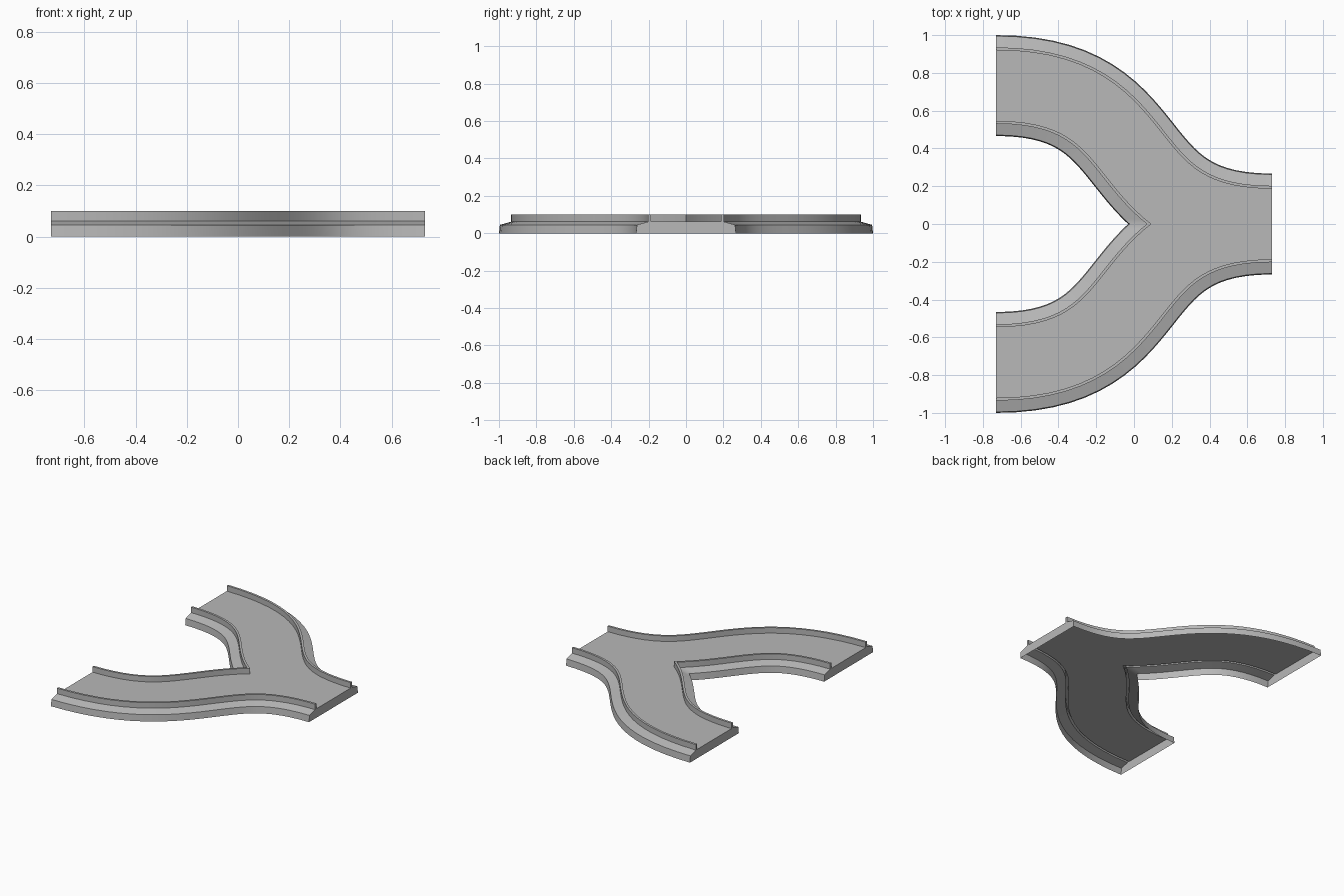
import bpy
import bmesh
from mathutils import Vector
from mathutils.geometry import interpolate_bezier

cube = bpy.data.objects.get("Cube")
if cube:
    bpy.data.objects.remove(cube, do_unlink=True)

# Single grey material
grey = bpy.data.materials.new("track_grey")
grey.use_nodes = True
colour = (0.48, 0.48, 0.48, 1)
grey.diffuse_color = colour
grey.node_tree.nodes["Principled BSDF"].inputs["Base Color"].default_value = colour

# Half cross-section: skirt, shoulder, kerb, road edge (offset, height)
half = [(0.267, 0), (0.262, 0.045), (0.202, 0.062),
        (0.202, 0.1), (0.187, 0.1), (0.187, 0.062)]
section = half + [(-o, z) for o, z in reversed(half)]

# Centre line of one branch, from the forked end to the joined end
END, ARM, HANDLE, STEPS = 0.73, 0.733, 0.88, 28
points = interpolate_bezier(
    Vector((-END, ARM, 0)), Vector((HANDLE - END, ARM, 0)),
    Vector((END - HANDLE, 0, 0)), Vector((END, 0, 0)), STEPS + 1)

bm = bmesh.new()
rings = []
for i, p in enumerate(points):
    if i in (0, STEPS):
        tangent = Vector((1, 0, 0))
    else:
        tangent = (points[i + 1] - points[i - 1]).normalized()
    side = Vector((-tangent.y, tangent.x, 0))
    rings.append([bm.verts.new(p + side * o + Vector((0, 0, z))) for o, z in section])

# Open-bottomed shell with a plate at each end
for a, b in zip(rings, rings[1:]):
    for j in range(len(section) - 1):
        bm.faces.new((a[j], b[j], b[j + 1], a[j + 1]))
bm.faces.new(rings[0])
bm.faces.new(list(reversed(rings[-1])))
bmesh.ops.recalc_face_normals(bm, faces=bm.faces[:])

# Trim at the centre plane so that both branches meet in a mitre
bmesh.ops.bisect_plane(bm, geom=bm.verts[:] + bm.edges[:] + bm.faces[:],
                       dist=1e-5, plane_co=(0, 0, 0), plane_no=(0, 1, 0),
                       clear_inner=True)

mesh = bpy.data.meshes.new("forked_track")
bm.to_mesh(mesh)
bm.free()
mesh.materials.append(grey)
track = bpy.data.objects.new("forked_track", mesh)
bpy.context.collection.objects.link(track)

# Second branch
mirror = track.modifiers.new("second_branch", 'MIRROR')
mirror.use_axis = (False, True, False)
mirror.merge_threshold = 0.0005
bpy.ops.object.select_all(action='DESELECT')
track.select_set(True)
bpy.context.view_layer.objects.active = track
bpy.ops.object.modifier_apply(modifier=mirror.name)
bpy.ops.object.shade_smooth_by_angle(angle=0.5)
